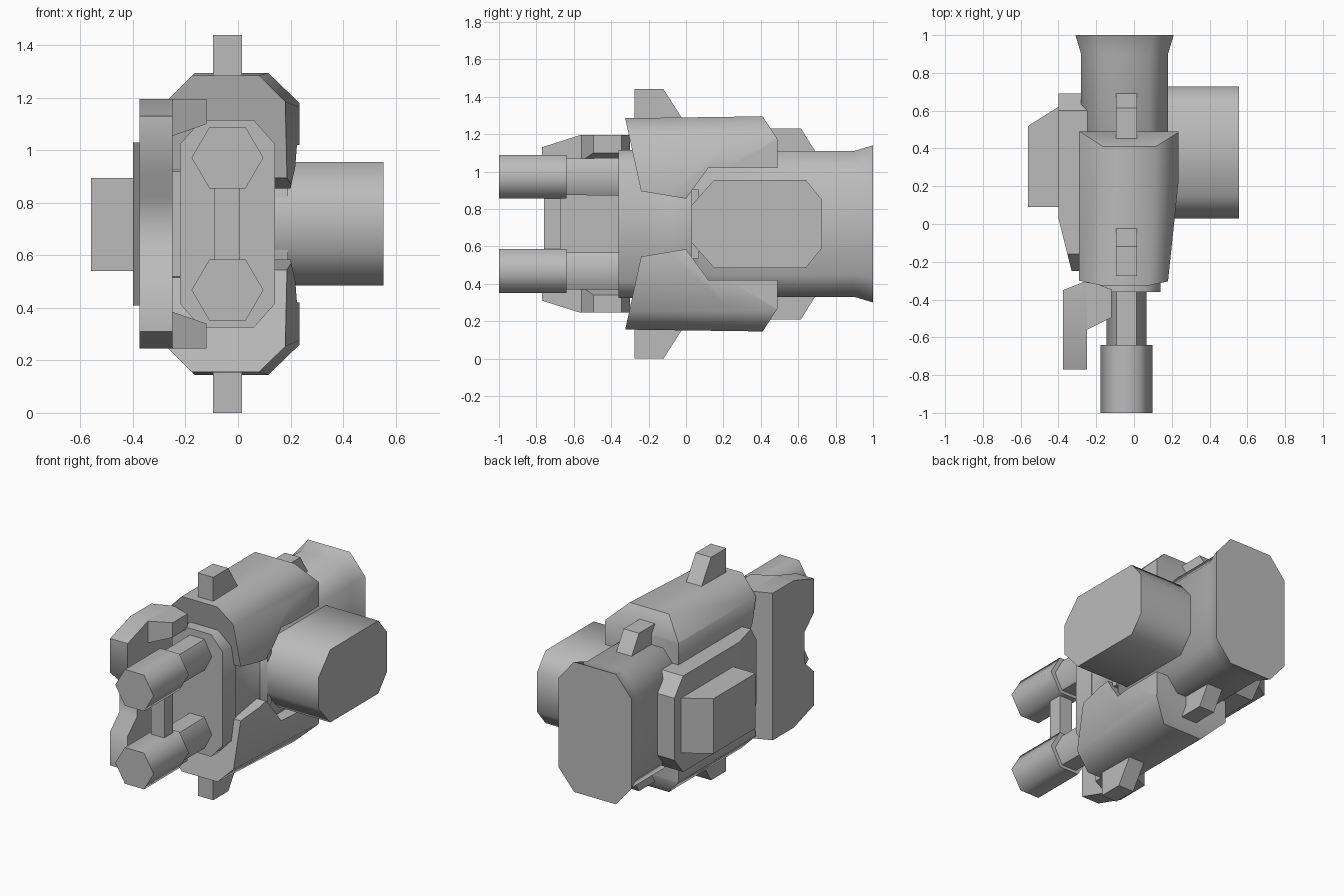
import bpy, bmesh, math
from mathutils import Vector

if "Cube" in bpy.data.objects:
    bpy.data.objects.remove(bpy.data.objects["Cube"])

MID = 0.72   # height of the horizontal mirror plane
CX = -0.04   # centre line of barrels and fins

grey = bpy.data.materials.new("plain_grey")
grey.diffuse_color = (0.5, 0.5, 0.5, 1)
grey.use_nodes = True
grey.node_tree.nodes["Principled BSDF"].inputs["Base Color"].default_value = grey.diffuse_color


def finish(bm, name, angle=62, mirror=False):
    """Turn a bmesh into a named object, optionally mirrored in height."""
    if mirror:
        dup = bmesh.ops.duplicate(bm, geom=bm.verts[:] + bm.edges[:] + bm.faces[:])["geom"]
        for v in dup:
            if isinstance(v, bmesh.types.BMVert):
                v.co.z = 2 * MID - v.co.z
    bmesh.ops.recalc_face_normals(bm, faces=bm.faces[:])
    me = bpy.data.meshes.new(name)
    bm.to_mesh(me)
    bm.free()
    me.materials.append(grey)
    ob = bpy.data.objects.new(name, me)
    bpy.context.collection.objects.link(ob)
    bpy.ops.object.select_all(action='DESELECT')
    ob.select_set(True)
    bpy.context.view_layer.objects.active = ob
    bpy.ops.object.shade_smooth_by_angle(angle=math.radians(angle))
    return ob


def loft(rings):
    """Skin a list of equal-sized point rings and cap both ends."""
    bm = bmesh.new()
    rows = [[bm.verts.new(p) for p in r] for r in rings]
    n = len(rows[0])
    for a, b in zip(rows, rows[1:]):
        for i in range(n):
            j = (i + 1) % n
            bm.faces.new((a[i], a[j], b[j], b[i]))
    bm.faces.new(rows[0])
    bm.faces.new(rows[-1])
    bmesh.ops.recalc_face_normals(bm, faces=bm.faces[:])
    return bm


def side_prism(pts, x0, x1):
    """Extrude a (y, z) side profile along x."""
    return loft([[(x, y, z) for y, z in pts] for x in (x0, x1)])


def top_prism(pts, z0, z1):
    """Extrude an (x, y) plan along z."""
    return loft([[(x, y, z) for x, y in pts] for z in (z0, z1)])


def chop(bm, co, no):
    """Cut away everything on the normal side of a plane and cap it."""
    bmesh.ops.bisect_plane(bm, geom=bm.verts[:] + bm.edges[:] + bm.faces[:], dist=1e-5,
                           plane_co=Vector(co), plane_no=Vector(no).normalized(),
                           clear_outer=True)
    bmesh.ops.holes_fill(bm, edges=[e for e in bm.edges if e.is_boundary], sides=0)


def octagon(a0, a1, b0, b1, ca, cb):
    """Rectangle with chamfered corners."""
    return [(a0 + ca, b0), (a1 - ca, b0), (a1, b0 + cb), (a1, b1 - cb),
            (a1 - ca, b1), (a0 + ca, b1), (a0, b1 - cb), (a0, b0 + cb)]


# Core body: narrow nose, wide middle, flared tail
sections = [(-0.36, -0.22, 0.14, 0.395, 0.08, 0.09), (-0.22, -0.22, 0.14, 0.395, 0.08, 0.09),
            (-0.22, -0.22, 0.135, 0.39, 0.08, 0.09), (0.05, -0.22, 0.135, 0.39, 0.08, 0.09),
            (0.07, -0.28, 0.18, 0.39, 0.10, 0.12), (0.90, -0.28, 0.18, 0.39, 0.10, 0.12),
            (1.00, -0.31, 0.21, 0.42, 0.11, 0.13)]
core = loft([[(x, y, z) for x, z in octagon(x0, x1, MID - h, MID + h, cx, cz)]
             for y, x0, x1, h, cx, cz in sections])
finish(core, "core_body")

# Armour shells above and below
shell = side_prism([(-0.325, 1.285), (0.41, 1.295), (0.49, 1.172), (0.49, 1.02),
                    (0.12, 1.02), (0.0, 0.855), (-0.24, 0.895)], -0.29, 0.235)
chop(shell, (0.235, 0.22, 1), (1, -0.105, 0))           # nose taper
chop(shell, (0.12, 0.49, 1.295), (1, -0.061, 1))        # right shoulder
chop(shell, (-0.165, 0, 1.295), (-1, 0, 1))             # left shoulder
chop(shell, (0.235, 0, 1.01), (1, 0, -0.226))           # right skirt
chop(shell, (-0.29, 0, 1.01), (-1, 0, -0.226))          # left skirt
finish(shell, "armour_shell", 50, True)

# Drum on the right, with its mounting block
finish(side_prism([(0.03, 0.82), (0.15, 0.955), (0.64, 0.955), (0.727, 0.85), (0.727, 0.59),
                   (0.64, 0.485), (0.15, 0.485), (0.03, 0.62)], 0.10, 0.555), "side_drum")
finish(side_prism(octagon(0.03, 0.07, 0.535, 0.905, 0.005, 0.01), 0.10, 0.19), "drum_mount", 30)

# Left side panel and the box on it
panel = side_prism(octagon(-0.25, 0.69, 0.41, 1.03, 0.09, 0.11), -0.40, -0.22)
chop(panel, (-0.40, 0.03, 0.7), (-0.28, -0.07, 0))
finish(panel, "side_panel", 30)
finish(top_prism([(-0.38, 0.09), (-0.56, 0.09), (-0.56, 0.52), (-0.40, 0.62), (-0.38, 0.62)],
                 0.54, 0.895), "side_box", 30)


# Twin hexagonal barrels
def hex_ring(y, rx, hz, zc):
    return [(CX + rx * math.cos(math.radians(60 * i)), y,
             zc + hz * math.sin(math.radians(60 * i)) / math.sin(math.radians(60)))
            for i in range(6)]


for label, zc in (("upper", 0.972), ("lower", 0.468)):
    finish(loft([hex_ring(-1.0, 0.137, 0.117, zc), hex_ring(-0.64, 0.137, 0.117, zc)]),
           label + "_muzzle")
    finish(loft([hex_ring(-0.66, 0.105, 0.098, zc), hex_ring(-0.33, 0.105, 0.1, zc)]),
           label + "_barrel")

# Bar joining the two muzzles
finish(side_prism([(-0.76, 0.56), (-0.67, 0.56), (-0.67, 0.88), (-0.76, 0.88)],
                  -0.09, 0.005), "barrel_bar", 30)

# Front bracket: notched plate with two inward arms
plate = side_prism([(-0.77, 1.13), (-0.565, 1.195), (-0.30, 1.195), (-0.30, 0.245),
                    (-0.565, 0.245), (-0.77, 0.31), (-0.77, 0.53), (-0.675, 0.62),
                    (-0.675, 0.82), (-0.77, 0.91)], -0.375, -0.25)
chop(plate, (-0.25, -0.30, 0.7), (-0.05, 0.125, 0))
finish(plate, "front_bracket", 50)
arm = top_prism([(-0.26, -0.565), (-0.12, -0.495), (-0.12, -0.345), (-0.25, -0.30),
                 (-0.26, -0.305)], 1.0, 1.195)
chop(arm, (-0.12, 0, 1.10), (0.045, 0, -0.13))
finish(arm, "bracket_arm", 30, True)

# Fins above and below
for name, pts in (("front_fin", [(-0.275, 1.2), (-0.275, 1.44), (-0.12, 1.44), (-0.005, 1.26),
                                 (-0.005, 1.2)]),
                  ("rear_fin", [(0.44, 1.05), (0.44, 1.23), (0.615, 1.23), (0.69, 1.11),
                                (0.69, 1.05)])):
    finish(side_prism(pts, -0.095, 0.015), name, 30, True)
